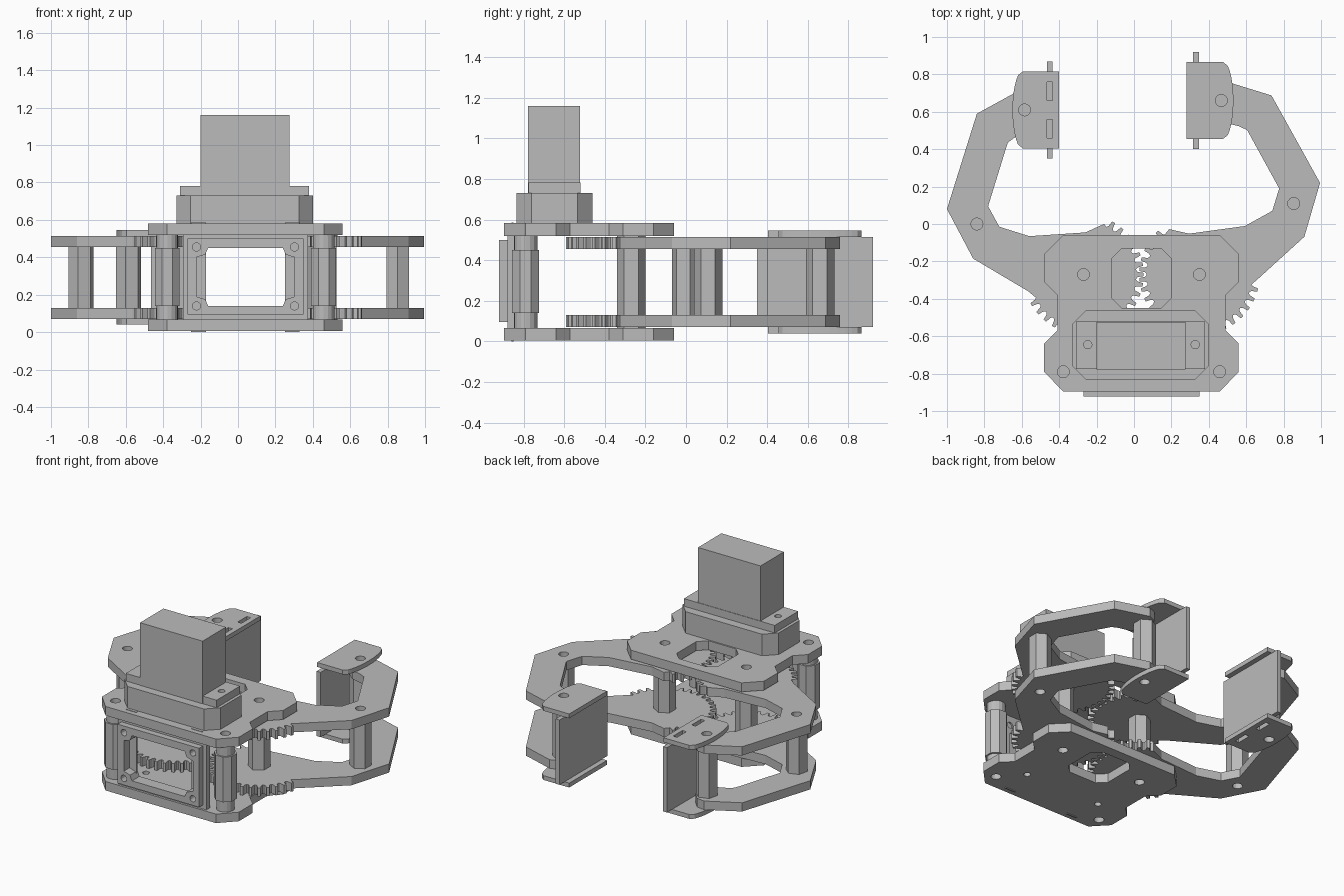
import bpy, bmesh
from math import sin, cos, pi, radians
from mathutils import Matrix, Vector

cube = bpy.data.objects.get("Cube")
if cube:
    bpy.data.objects.remove(cube, do_unlink=True)

grey = bpy.data.materials.new("plain_grey")
grey.use_nodes = True
grey.diffuse_color = (0.5, 0.5, 0.5, 1)
grey.node_tree.nodes["Principled BSDF"].inputs["Base Color"].default_value = (0.5, 0.5, 0.5, 1)

MID = 0.04                      # mirror line of the base
PIVOT_X, PIVOT_Y = 0.31, -0.27  # arm pivots either side of MID
LOW, HIGH = (0.07, 0.13), (0.455, 0.515)  # arm layers
BORE = 0.032


def ring(x, y, r, n=16, turn=0):
    return [(x + r * cos(turn + 2 * pi * i / n), y + r * sin(turn + 2 * pi * i / n)) for i in range(n)]


def rect(x0, x1, y0, y1, c=0):
    """Rectangle, with corners cut off by c."""
    if not c:
        return [(x0, y0), (x1, y0), (x1, y1), (x0, y1)]
    return [(x0 + c, y0), (x1 - c, y0), (x1, y0 + c), (x1, y1 - c),
            (x1 - c, y1), (x0 + c, y1), (x0, y1 - c), (x0, y0 + c)]


def mirrored(half):
    """Close a half outline across the middle line."""
    return [(MID + x, y) for x, y in half] + [(MID - x, y) for x, y in reversed(half)]


def prism(name, outline, z0, z1, holes=(), upright=False):
    """Extrude an outline with holes; upright ones run along y instead of z."""
    bm = bmesh.new()
    edges = []
    for loop in [outline, *holes]:
        vs = [bm.verts.new((x, y, z0)) for x, y in loop]
        edges += [bm.edges.new((vs[i - 1], vs[i])) for i in range(len(vs))]
    bmesh.ops.triangle_fill(bm, edges=edges, use_beauty=True, use_dissolve=False)
    geo = bmesh.ops.extrude_face_region(bm, geom=bm.faces[:])["geom"]
    top = [g for g in geo if isinstance(g, bmesh.types.BMVert)]
    bmesh.ops.translate(bm, verts=top, vec=(0, 0, z1 - z0))
    if upright:
        for v in bm.verts:
            v.co = Vector((v.co.x, v.co.z, v.co.y))
    bmesh.ops.recalc_face_normals(bm, faces=bm.faces[:])
    mesh = bpy.data.meshes.new(name)
    bm.to_mesh(mesh)
    bm.free()
    mesh.materials.append(grey)
    ob = bpy.data.objects.new(name, mesh)
    bpy.context.scene.collection.objects.link(ob)
    return ob


# Base plates with window and bolt holes
plate = mirrored([(0.42, -0.895), (0.52, -0.79), (0.52, -0.64), (0.45, -0.57),
                  (0.45, -0.38), (0.52, -0.31), (0.52, -0.16), (0.42, -0.06)])
plate_holes = [rect(MID - 0.16, MID + 0.16, -0.45, -0.13, 0.055)]
for s in (-1, 1):
    plate_holes += [ring(MID + s * PIVOT_X, PIVOT_Y, BORE), ring(MID + s * 0.418, -0.79, BORE)]
servo_bolts = [ring(MID + s * 0.287, -0.645, 0.022) for s in (-1, 1)]
prism("bottom_plate", plate, 0.005, 0.067, plate_holes + servo_bolts)
prism("top_plate", plate, 0.52, 0.582, plate_holes)

# Servo motor and its mount
prism("servo_mount", rect(-0.33, 0.40, -0.835, -0.46, 0.075), 0.582, 0.73)
prism("servo_flange", rect(-0.31, 0.38, -0.775, -0.52), 0.73, 0.782, servo_bolts)
prism("servo_body", rect(-0.20, 0.275, -0.777, -0.523), 0.73, 1.16)

# Front frame: two layers around a window
window = mirrored([(0.2, 0.14), (0.215, 0.175), (0.262, 0.19),
                   (0.262, 0.4), (0.215, 0.415), (0.2, 0.45)])
screws = [ring(MID + s * 0.262, z, 0.022, 12) for s in (-1, 1) for z in (0.14, 0.455)]
prism("front_frame", rect(-0.27, 0.35, 0.095, 0.5), -0.922, -0.88, [window, *screws], True)
prism("front_panel", rect(-0.295, 0.375, 0.067, 0.52), -0.88, -0.84, [window, *screws], True)
for s in (-1, 1):
    side = "left" if s > 0 else "right"
    x = MID + s * 0.25
    prism(side + "_panel_tab", rect(x - 0.04, x + 0.04, -0.86, -0.85), 0, 0.585)
    # Standoffs at the front corners and at the pivots
    x = MID + s * 0.418
    prism(side + "_standoff", ring(x, -0.79, 0.058), 0.067, 0.52)
    prism(side + "_standoff_collar", ring(x, -0.79, 0.072, 8, pi / 8), 0.14, 0.45)
    x = MID + s * PIVOT_X
    prism(side + "_pivot_spacer", ring(x, PIVOT_Y, 0.07, 6, pi / 2), 0.067, 0.52)

# Arm outline of the right-hand side, relative to its pivot
ARM = [(-0.295, -0.09), (-0.59, 0.085), (-0.73, 0.35), (-0.57, 0.86), (-0.36, 0.975),
       (-0.30, 0.965), (-0.25, 0.91), (-0.25, 0.83), (-0.30, 0.765), (-0.365, 0.735),
       (-0.405, 0.705), (-0.51, 0.365), (-0.45, 0.255), (-0.29, 0.205), (0.01, 0.225), (0.11, 0.27)]
ELBOW, TIP = (-0.57, 0.27), (-0.315, 0.88)


def gear_arc(phase):
    """Toothed arc, clockwise from the inner end to the outer end."""
    pts = []
    for k in range(22):
        a = 58 + phase - 10 * k
        for da, r in ((4, 0.283), (2.6, 0.292), (1.6, 0.322), (-1.6, 0.322), (-2.6, 0.292), (-4, 0.283)):
            t = radians(a + da)
            pts.append((r * cos(t), r * sin(t)))
    return pts


# Geared arms, finger spacers and grip pads
for side, s, turn, phase in (("right", -1, 0, 2), ("left", 1, radians(11.6), -1.4)):
    rot = Matrix.Rotation(turn, 2)

    def place(p):
        q = rot @ Vector((-s * p[0], p[1]))
        return (q.x + MID + s * PIVOT_X, q.y + PIVOT_Y)

    outline = [place(p) for p in ARM + gear_arc(phase)]
    elbow, tip = place(ELBOW), place(TIP)
    if s > 0:
        tip = (tip[0] - 0.015, tip[1] + 0.005)
    bores = [ring(*p, BORE) for p in (place((0, 0)), elbow, tip)]
    prism(side + "_lower_arm", outline, *LOW, bores)
    prism(side + "_upper_arm", outline, *HIGH, bores)
    prism(side + "_elbow_spacer", ring(*elbow, 0.07, 6, turn + 0.3), LOW[1], HIGH[0])
    prism(side + "_finger_spacer", ring(*tip, 0.07, 6, turn + 0.3), LOW[1], HIGH[0])

    def pad(pts):
        return [(tip[0] - s * x, tip[1] + y) for x, y in pts]

    curve = [(-0.065 + 0.065 * (1 - cos(a)), 0.205 * sin(a) / sin(1.2))
             for a in [-1.2 + 0.2 * i for i in range(13)]]
    cap = pad([(0.185, 0.205), (0.185, -0.205), (-0.01, -0.205)] + curve[1:-1] + [(-0.01, 0.205)])
    holes = [ring(*tip, BORE)]
    if s < 0:
        holes += [pad(rect(0.12, 0.15, y - 0.05, y + 0.05)) for y in (-0.1, 0.1)]
    prism(side + "_pad_lower_cap", cap, 0.04, 0.07, holes)
    prism(side + "_pad_upper_cap", cap, 0.515, 0.545, holes)
    prism(side + "_grip_panel", pad(rect(0.12, 0.15, -0.26, 0.26)), 0.07, 0.515)
